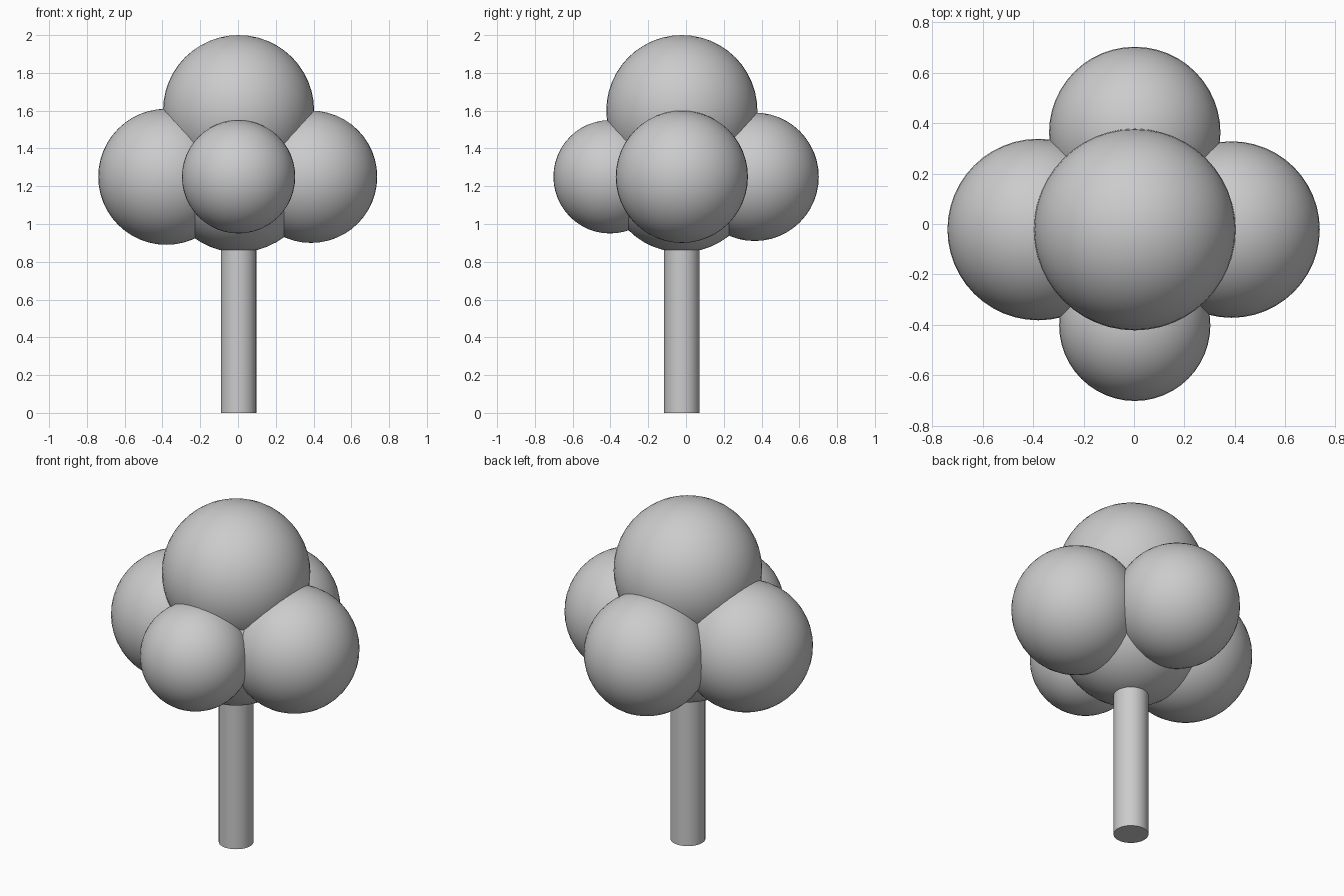
import bpy
import math

cube = bpy.data.objects.get("Cube")
if cube:
    bpy.data.objects.remove(cube, do_unlink=True)

# One plain grey for the whole tree
grey = bpy.data.materials.new("plain grey")
grey.use_nodes = True
colour = (0.6, 0.6, 0.6, 1)
grey.diffuse_color = colour
grey.node_tree.nodes["Principled BSDF"].inputs["Base Color"].default_value = colour


def finish(name):
    obj = bpy.context.object
    obj.name = name
    obj.data.materials.append(grey)
    bpy.ops.object.shade_smooth_by_angle(angle=math.radians(40))


# Rounded clumps of foliage: name, centre, radius
clumps = [
    ("foliage_core", (0.003, -0.022, 1.25), 0.40),
    ("foliage_top", (0.003, -0.022, 1.60), 0.40),
    ("foliage_right", (-0.38, -0.022, 1.25), 0.36),
    ("foliage_left", (0.387, -0.022, 1.25), 0.35),
    ("foliage_front", (0.003, -0.402, 1.25), 0.30),
    ("foliage_back", (0.003, 0.363, 1.25), 0.34),
]
for name, centre, radius in clumps:
    bpy.ops.mesh.primitive_uv_sphere_add(segments=48, ring_count=24,
                                         radius=radius, location=centre)
    finish(name)

# Trunk, running up into the core
height = 1.0
bpy.ops.mesh.primitive_cylinder_add(vertices=32, radius=0.094, depth=height,
                                    location=(0.003, -0.022, height / 2))
finish("trunk")
